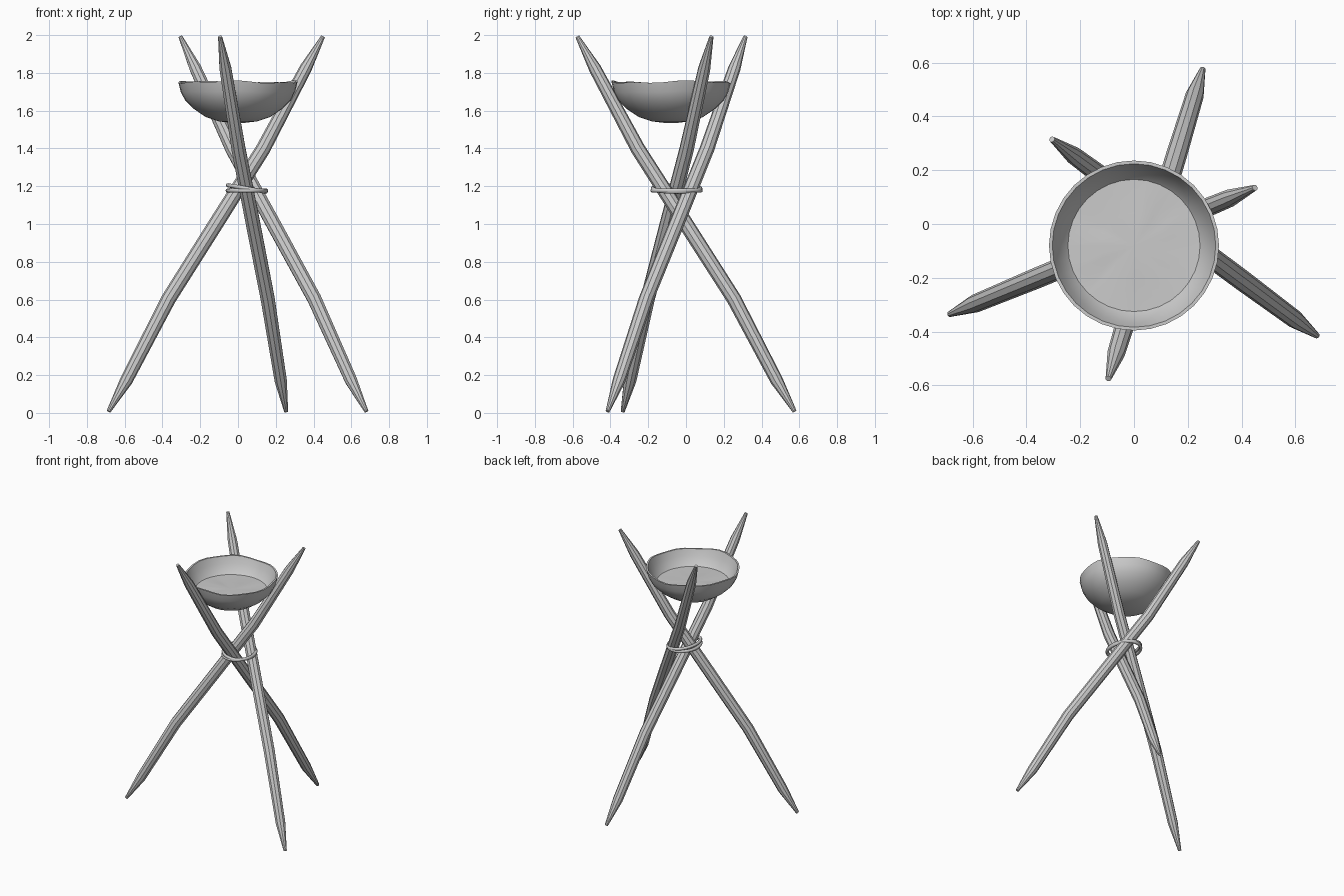
import bpy, math, random
from mathutils import Vector

if "Cube" in bpy.data.objects:
    bpy.data.objects.remove(bpy.data.objects["Cube"])

random.seed(4)


def add_mesh(name, verts, faces, angle=35):
    me = bpy.data.meshes.new(name)
    me.from_pydata([tuple(v) for v in verts], [], faces)
    me.validate()
    ob = bpy.data.objects.new(name, me)
    bpy.context.collection.objects.link(ob)
    bpy.ops.object.select_all(action='DESELECT')
    ob.select_set(True)
    bpy.context.view_layer.objects.active = ob
    bpy.ops.object.mode_set(mode='EDIT')
    bpy.ops.mesh.select_all(action='SELECT')
    bpy.ops.mesh.normals_make_consistent(inside=False)
    bpy.ops.object.mode_set(mode='OBJECT')
    bpy.ops.object.shade_smooth_by_angle(angle=math.radians(angle))
    return ob


def bridge(rows, n, closed=False):
    faces = []
    for r in range(rows if closed else rows - 1):
        for i in range(n):
            a, b = r * n, ((r + 1) % rows) * n
            j = (i + 1) % n
            faces.append((a + i, a + j, b + j, b + i))
    return faces


# Poles: gently bent, sharpened at both ends
def pole(name, foot, tip, n=10):
    foot, tip = Vector(foot), Vector(tip)
    d = (tip - foot).normalized()
    out = Vector((d.x, d.y, 0)).normalized()
    u = d.cross(Vector((0, 0, 1))).normalized()
    w = u.cross(d)
    # fraction along the pole, radius, sideways bend
    stations = [(0, .011, 0), (.083, .034, 0), (.3, .039, -.025),
                (.5, .040, 0), (.7, .039, .025), (.915, .033, .005), (1, .011, 0)]
    verts = []
    for t, r, bend in stations:
        c = foot.lerp(tip, t) + out * bend
        for i in range(n):
            a = math.tau * i / n
            verts.append(c + u * r * math.cos(a) + w * r * math.sin(a))
    faces = bridge(len(stations), n)
    m = len(verts)
    faces += [tuple(range(n)), tuple(range(m - n, m))]
    add_mesh(name, verts, faces)


pole("left_pole", (-.685, -.335, .008), (.45, .135, 1.992))
pole("right_pole", (.68, -.415, .008), (-.305, .315, 1.992))
pole("back_pole", (.255, .575, .008), (-.095, -.575, 1.992))


# Lashing: two tilted oval rings around the crossing
def ring(name, z, tilt, grow, n=32, k=8, r=.011):
    verts = []
    for i in range(n):
        a = math.tau * i / n
        o = Vector((math.cos(a), math.sin(a), 0))
        c = Vector((.047 + (.1 + grow) * o.x, -.05 + (.126 + grow) * o.y, z + tilt * o.x))
        for j in range(k):
            b = math.tau * j / k
            verts.append(c + o * r * math.cos(b) + Vector((0, 0, r * math.sin(b))))
    add_mesh(name, verts, bridge(n, k, True), 60)


ring("upper_lashing", 1.188, -.017, .0)
ring("lower_lashing", 1.177, .0, .002)

# Bowl: lathed thin shell with an uneven rim
BX, BY, N = 0, -.08, 32
profile = [(.03, 1.535), (.10, 1.543), (.17, 1.566), (.235, 1.61), (.28, 1.655),
           (.303, 1.70), (.316, 1.752), (.304, 1.752), (.287, 1.705), (.258, 1.655),
           (.225, 1.62), (.16, 1.582), (.03, 1.555)]
verts = []
for r, z in profile:
    for i in range(N):
        a = math.tau * i / N
        k = max(0, (z - 1.65) / .1)
        wave = .005 * math.sin(3 * a + .6) + .004 * math.sin(7 * a)
        verts.append((BX + r * math.cos(a), BY + r * math.sin(a), z + wave * k))
faces = bridge(len(profile), N)
m = len(verts)
faces += [tuple(range(N)), tuple(range(m - N, m))]
add_mesh("bowl", verts, faces, 50)

# Filling: slightly uneven disc inside the bowl
verts = [(BX, BY, 1.648)]
for r in (.12, .248):
    for i in range(N):
        a = math.tau * i / N
        dz = random.uniform(-.003, .003) if r < .2 else 0
        verts.append((BX + r * math.cos(a), BY + r * math.sin(a), 1.642 + dz))
faces = [(0, 1 + i, 1 + (i + 1) % N) for i in range(N)]
faces += [tuple(v + 1 for v in f) for f in bridge(2, N)]
add_mesh("bowl_filling", verts, faces)
